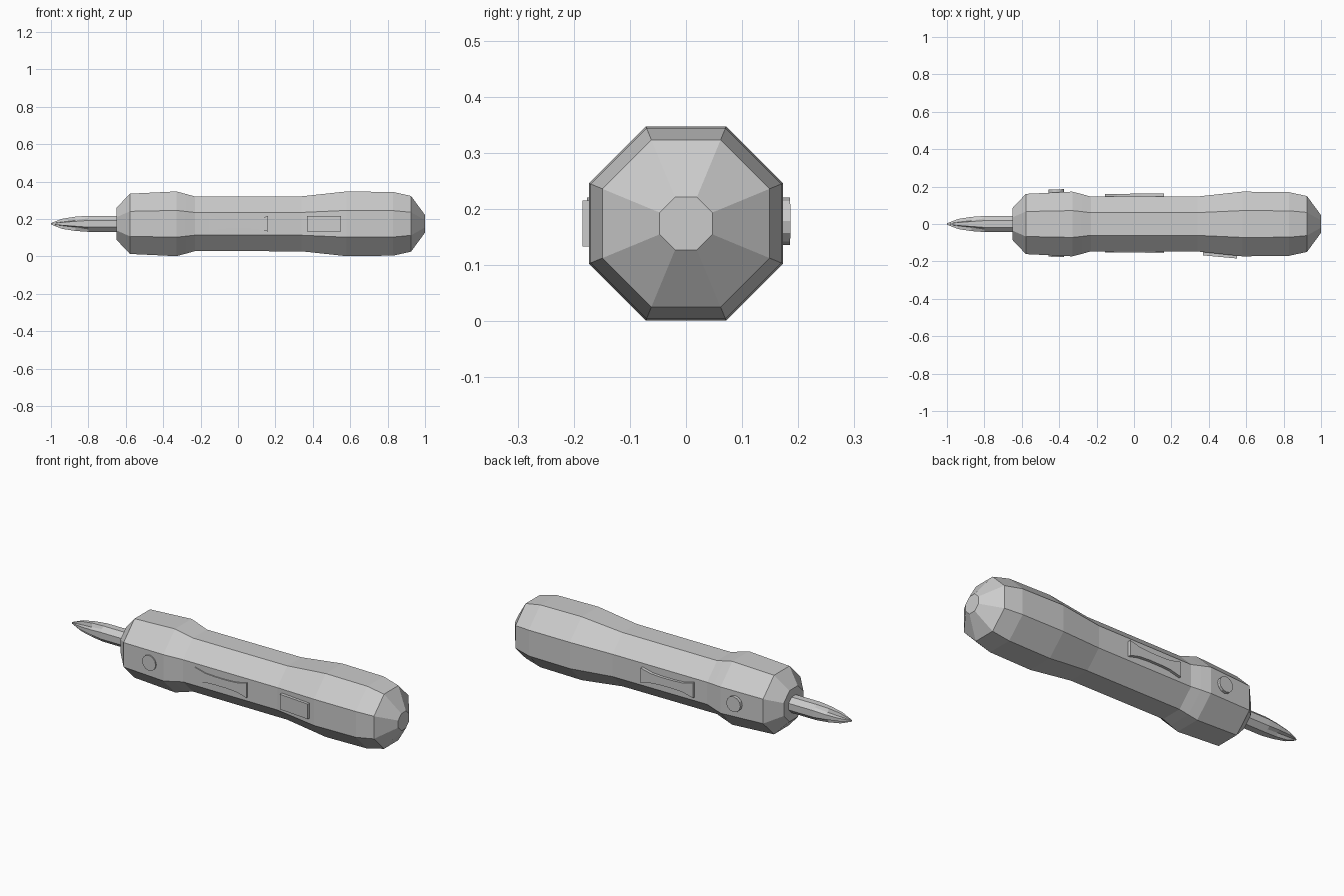
import bpy, bmesh, math
from mathutils import Vector

cube = bpy.data.objects.get("Cube")
if cube:
    bpy.data.objects.remove(cube, do_unlink=True)

AXIS_Z = 0.174
grey = bpy.data.materials.new("plain grey")
grey.use_nodes = True
COLOUR = (0.6, 0.6, 0.6, 1)
grey.diffuse_color = COLOUR
grey.node_tree.nodes["Principled BSDF"].inputs["Base Color"].default_value = COLOUR


def finish(name, bm):
    bmesh.ops.recalc_face_normals(bm, faces=bm.faces)
    mesh = bpy.data.meshes.new(name)
    bm.to_mesh(mesh)
    bm.free()
    mesh.materials.append(grey)
    obj = bpy.data.objects.new(name, mesh)
    bpy.context.collection.objects.link(obj)
    return obj


def loft(name, sections):
    """Skin a list of closed point rings and cap both ends."""
    bm = bmesh.new()
    rings = [[bm.verts.new(p) for p in ring] for ring in sections]
    n = len(rings[0])
    for a, b in zip(rings, rings[1:]):
        for i in range(n):
            j = (i + 1) % n
            bm.faces.new((a[i], a[j], b[j], b[i]))
    bm.faces.new(rings[0])
    bm.faces.new(rings[-1])
    return finish(name, bm)


def octagon(x, apothem):
    r = apothem / math.cos(math.pi / 8)
    angles = [math.pi / 8 + i * math.pi / 4 for i in range(8)]
    return [(x, r * math.cos(a), AXIS_Z + r * math.sin(a)) for a in angles]


def cross(x, reach, half_width, valley):
    """Four flat-ended fins with a valley between each pair."""
    points = []
    for k in range(4):
        c, s = round(math.cos(k * math.pi / 2)), round(math.sin(k * math.pi / 2))
        for u, v in ((reach, -half_width), (reach, half_width), (valley, valley)):
            points.append((x, u * c - v * s, AXIS_Z + u * s + v * c))
    return points


# Handle: octagonal body with a waisted grip
PROFILE = [(-0.65, 0.085), (-0.578, 0.161), (-0.33, 0.173), (-0.28, 0.160),
           (-0.23, 0.146), (0.34, 0.147), (0.46, 0.160), (0.58, 0.173),
           (0.83, 0.170), (0.925, 0.149), (1.0, 0.047)]
loft("handle", [octagon(x, a) for x, a in PROFILE])

# Shaft and fluted cross tip
loft("shaft", [cross(x, 0.043, 0.018, 0.0305) for x in (-0.64, -0.8)])
loft("cross_tip", [cross(-0.8, 0.043, 0.018, 0.0305), cross(-0.87, 0.038, 0.013, 0.018),
                   cross(-0.94, 0.027, 0.008, 0.010), cross(-1.0, 0.004, 0.002, 0.002)])


def plate(name, outline, side, inner, outer):
    """Plate on the side of the handle; inner and outer give depth at x."""
    return loft(name, [[(x, side * depth(x), AXIS_Z + z) for x, z in outline]
                       for depth in (inner, outer)])


# Concave grip pad outline, mirrored top to bottom
upper = [(-0.155, 0.041), (-0.09, 0.025), (-0.03, 0.022),
         (0.04, 0.022), (0.10, 0.026), (0.16, 0.041)]
pad = upper + [(x, -z) for x, z in reversed(upper)]
disc = [(-0.415 + 0.042 * math.cos(i * math.pi / 6),
         0.004 + 0.042 * math.sin(i * math.pi / 6)) for i in range(12)]

for label, side, lift in (("front", -1, 0.0), ("back", 1, 0.009)):
    plate(label + "_grip_pad", pad, side, lambda x: 0.13,
          lambda x: 0.153 + lift + 0.012 * x)
    plate(label + "_button", disc, side, lambda x: 0.15,
          lambda x: 0.176 + lift + 0.03 * (x + 0.415))

# Raised slide plate on the front only, following the flare
slide = [(0.37, -0.041), (0.55, -0.041), (0.55, 0.041), (0.37, 0.041)]
plate("slide_plate", slide, -1, lambda x: 0.14, lambda x: 0.168 + 0.09 * (x - 0.37))
